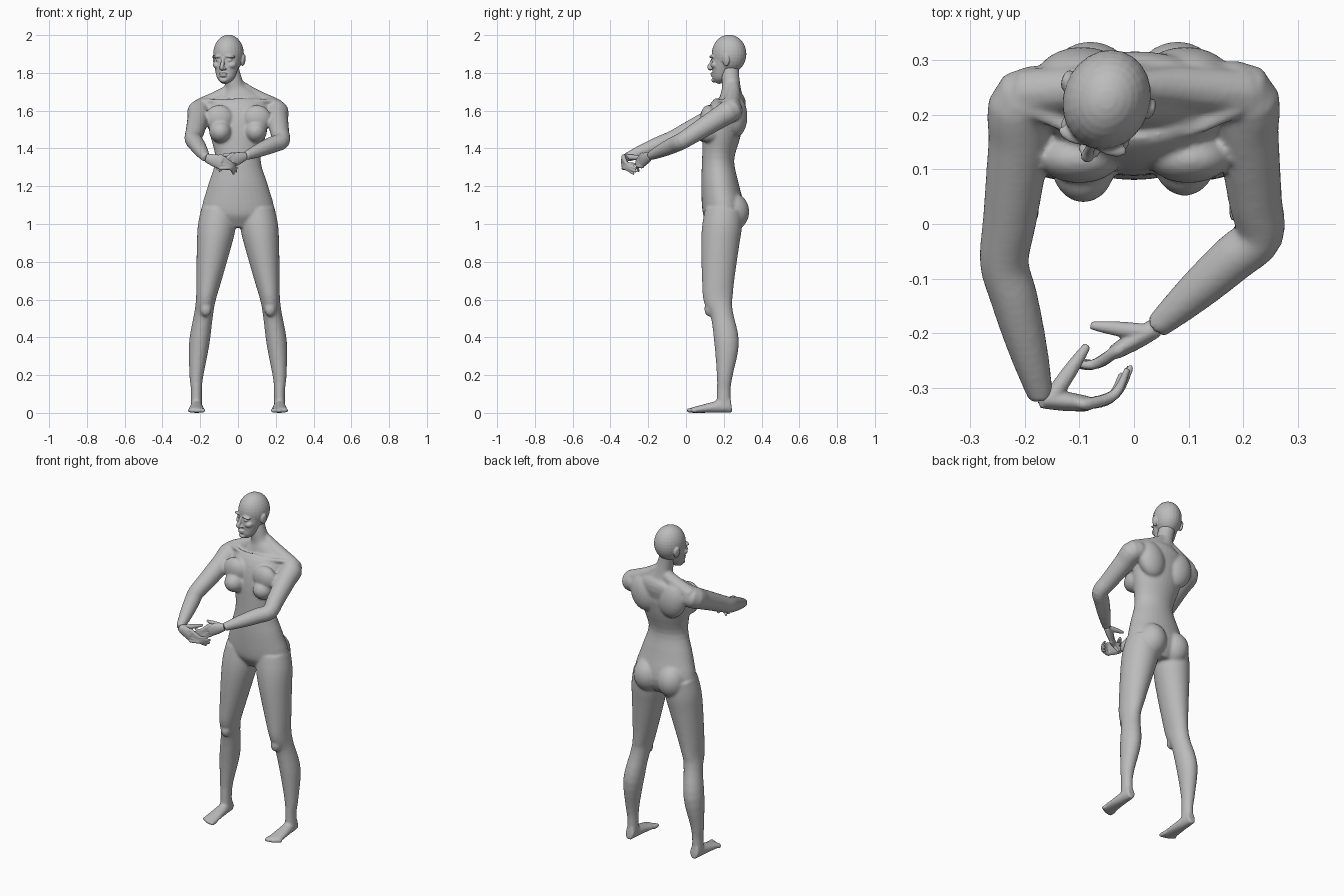
import bpy, bmesh, math
from mathutils import Vector, Matrix

cube = bpy.data.objects.get("Cube")
if cube:
    bpy.data.objects.remove(cube, do_unlink=True)

GREY = (0.5, 0.5, 0.5, 1)
skin = bpy.data.materials.new("plain grey")
skin.use_nodes = True
skin.diffuse_color = GREY
for node in skin.node_tree.nodes:
    if node.type == 'BSDF_PRINCIPLED':
        node.inputs["Base Color"].default_value = GREY

ACROSS, UP = Vector((1, 0, 0)), Vector((0, 0, 1))


def smooth_rows(rows, steps=4):
    """Catmull-Rom curve through rows of position and radii."""
    rows = [Vector(row) for row in rows]
    result = []
    for i, (start, end) in enumerate(zip(rows, rows[1:])):
        before, after = rows[max(i - 1, 0)], rows[min(i + 2, len(rows) - 1)]
        leave, arrive = (end - before) / 2, (after - start) / 2
        for step in range(steps):
            t = step / steps
            ease = t * t * (3 - 2 * t)
            result.append(start.lerp(end, ease) + leave * (t * (1 - t) ** 2) - arrive * (t * t * (1 - t)))
    return result + rows[-1:]


def tube(bm, rows, hint, sides=20):
    """Closed elliptical tube of (x, y, z, radius along hint, other radius)."""
    rows = smooth_rows(rows)
    centres = [Vector(row[:3]) for row in rows]
    rings = []
    for i, row in enumerate(rows):
        along = (centres[min(i + 1, len(rows) - 1)] - centres[max(i - 1, 0)]).normalized()
        wide = (hint - along * hint.dot(along)).normalized()
        deep = along.cross(wide)
        angles = [math.tau * k / sides for k in range(sides)]
        rings.append([bm.verts.new(centres[i] + wide * row[3] * math.cos(a) + deep * row[4] * math.sin(a))
                      for a in angles])
    for low, high in zip(rings, rings[1:]):
        for k in range(sides):
            bm.faces.new((low[k - 1], low[k], high[k], high[k - 1]))
    bm.faces.new(rings[0])
    bm.faces.new(rings[-1])


def cord(bm, points, radii, hint=UP):
    """Round tube through points."""
    tube(bm, [(*point, radius, radius) for point, radius in zip(points, radii)], hint, 12)


def stack(bm, levels, x_at):
    """Upright tube from levels of (z, y, half width, half depth)."""
    tube(bm, [(x_at(z), y, z, width, depth) for z, y, width, depth in levels], ACROSS, 32)


def blob(bm, centre, radii, turn=0):
    place = Matrix.Translation(centre) @ Matrix.Rotation(turn, 4, 'Y') @ Matrix.Diagonal((*radii, 1))
    bmesh.ops.create_uvsphere(bm, u_segments=24, v_segments=16, radius=1, matrix=place)


def finish(bm, name, voxel, softness):
    """Fuse the overlapping masses into one skin."""
    bmesh.ops.recalc_face_normals(bm, faces=bm.faces[:])
    mesh = bpy.data.meshes.new(name)
    bm.to_mesh(mesh)
    bm.free()
    mesh.materials.append(skin)
    obj = bpy.data.objects.new(name, mesh)
    bpy.context.collection.objects.link(obj)
    fuse = obj.modifiers.new("fuse", 'REMESH')
    fuse.mode = 'VOXEL'
    fuse.voxel_size = voxel
    fuse.use_smooth_shade = True
    soften = obj.modifiers.new("soften", 'SMOOTH')
    soften.iterations = softness


# Torso and neck, the neck leaning to one side
body = bmesh.new()
stack(body, [(.98, .2, .1, .07), (1.06, .2, .19, .11), (1.2, .18, .16, .1), (1.34, .17, .12, .085),
             (1.48, .19, .15, .1), (1.58, .21, .17, .1), (1.64, .24, .16, .08), (1.68, .24, .1, .06),
             (1.72, .24, .055, .05), (1.78, .235, .046, .047), (1.84, .235, .046, .045)],
      lambda z: min(0, (1.66 - z) / 4))

for s in (-1, 1):
    # Masses of the trunk
    blob(body, (s * .08, .245, 1.065), (.085, .09, .1))               # buttock
    blob(body, (s * .093, .12 + s * .006, 1.49), (.06, .075, .06))    # breast
    blob(body, (s * .1, .12, 1.56), (.075, .045, .07))                # upper chest
    blob(body, (s * .095, .265, 1.57), (.085, .06, .11), s * .2)      # shoulder blade
    cord(body, [(0, .25, 1.74), (s * .08, .25, 1.68), (s * .2, .24, 1.62)], (.03, .04, .045))  # neck slope
    cord(body, [(0, .16, 1.63), (s * .1, .17, 1.65), (s * .19, .21, 1.65)], (.01, .011, .014))  # collar bone

    # Leg, slanting outward down to the calf
    stack(body, [(1.07, .2, .095, .1), (.98, .19, .1, .105), (.88, .18, .09, .1), (.7, .17, .066, .085),
                 (.6, .17, .052, .077), (.52, .19, .05, .06), (.37, .215, .054, .065), (.2, .205, .037, .042),
                 (.12, .2, .029, .036), (.02, .2, .03, .04)],
          lambda z: s * min(.22, .1 + (1.07 - z) * .15))
    blob(body, (s * .17, .125, .55), (.03, .028, .04))                # kneecap

    # Foot, lower and wider toward the toes
    foot = []
    for i in range(5):
        t = i / 4
        half = .042 - .028 * t
        foot.append((s * .22, .24 - .21 * t, half, .026 + .02 * t, half))
    tube(body, foot, ACROSS)
    for i in range(5):
        x, r, tip = s * (.186 + i * .018), .013 - i * .001, .002 * i * i
        cord(body, [(x, .05, r), (x, tip + .015, r), (x, tip + .005, r)], (r, r, r * .7), ACROSS)


def arm(bm, shoulder, elbow, wrist):
    """Upper arm and forearm tapering from joint to joint."""
    inner = shoulder.copy()
    inner.x *= .6
    rows = [(*inner, .05, .055)]
    for i in range(4):
        t = i / 4
        r = .062 - .017 * t
        rows.append((*shoulder.lerp(elbow, t), r, r))
    for i in range(5):
        t = i / 4
        r = .045 - .022 * t * t
        rows.append((*elbow.lerp(wrist, t), r, r))
    tube(bm, rows, UP)


left_wrist, right_wrist = Vector((.04, -.19, 1.36)), Vector((-.17, -.32, 1.35))
arm(body, Vector((.2, .235, 1.6)), Vector((.23, -.02, 1.44)), left_wrist)
arm(body, Vector((-.2, .225, 1.6)), Vector((-.238, -.07, 1.45)), right_wrist)
finish(body, "body", .0075, 4)


def hand(name, wrist, knuckle, tip, thumb, bulge):
    """Palm, four curled fingers and a thumb."""
    knuckle, tip, thumb, bulge = map(Vector, (knuckle, tip, thumb, bulge))
    bm = bmesh.new()
    tube(bm, [(*wrist, .022, .018), (*wrist.lerp(knuckle, .5), .033, .018), (*knuckle, .038, .014)], UP)
    for i, reach in enumerate((.92, 1, .96, .78)):
        offset = UP * (.03 - i * .02)
        start = wrist.lerp(knuckle, .85) + offset
        end = knuckle.lerp(tip, reach) + offset
        middle = knuckle.lerp(end, .5) + bulge
        cord(bm, [start, knuckle + offset, middle, end], (.01, .011, .0095, .006))
    root = wrist.lerp(knuckle, .2) + UP * .01
    cord(bm, [root, root.lerp(thumb, .5), root.lerp(thumb, .85), thumb], (.016, .014, .01, .007))
    finish(bm, name, .004, 2)


hand("left_hand", left_wrist, (-.035, -.235, 1.335), (-.12, -.255, 1.3), (-.08, -.186, 1.365), (0, -.014, 0))
hand("right_hand", right_wrist, (-.085, -.33, 1.325), (-.005, -.26, 1.285), (-.085, -.222, 1.35), (.012, -.016, 0))

# Head, built around its own centre facing forward, then turned into place
head = bmesh.new()
blob(head, (0, 0, 0), (.08, .093, .102))                              # skull
stack(head, [(-.15, -.072, .02, .018), (-.13, -.06, .042, .036), (-.1, -.043, .056, .05),
             (-.035, -.026, .07, .064), (.04, 0, .07, .075)], lambda z: 0)  # face and jaw
cord(head, [(0, -.09, -.02), (0, -.1, -.05), (0, -.11, -.07), (0, -.1, -.083)],
     (.007, .01, .012, .009), ACROSS)                                 # nose
blob(head, (0, -.092, -.103), (.024, .011, .006))                     # upper lip
blob(head, (0, -.09, -.115), (.021, .011, .006))                      # lower lip
blob(head, (0, -.083, -.138), (.022, .014, .014))                     # chin
for s in (-1, 1):
    blob(head, (s * .032, -.08, -.013), (.034, .016, .008), s * .1)   # brow
    blob(head, (s * .03, -.077, -.033), (.016, .012, .008))           # eye
    blob(head, (s * .042, -.064, -.06), (.024, .024, .018), s * -.4)  # cheek
    blob(head, (s * .012, -.098, -.077), (.008, .01, .007))           # nostril
    blob(head, (s * .08, .01, -.033), (.009, .02, .032), s * .15)     # ear
pose = Matrix.Translation((-.05, .228, 1.9)) @ Matrix.Rotation(math.radians(-19), 4, 'Z')
bmesh.ops.transform(head, matrix=pose, verts=head.verts[:])
finish(head, "head", .004, 2)
